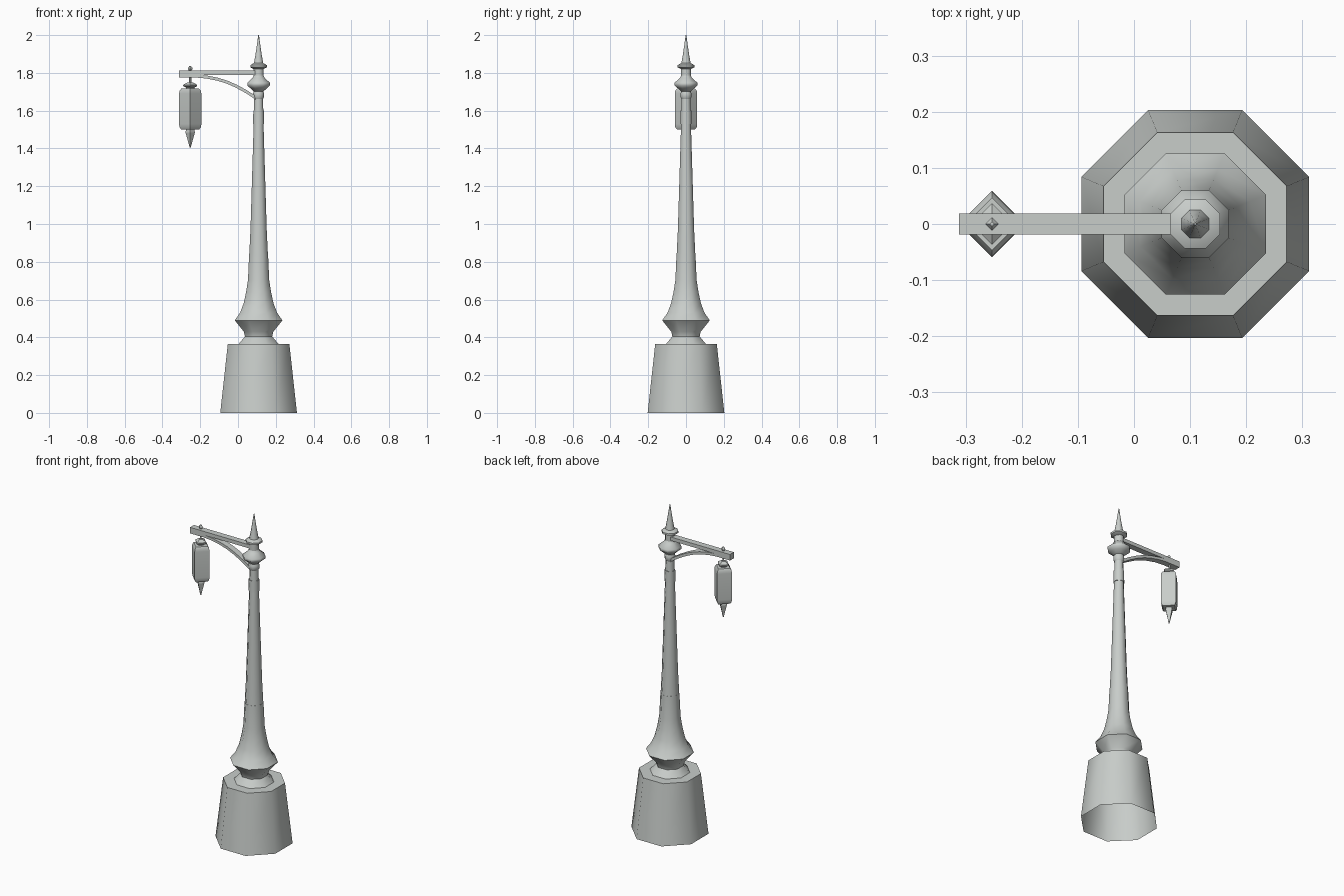
import bpy, bmesh, math
from mathutils import Vector

cube = bpy.data.objects.get("Cube")
if cube:
    bpy.data.objects.remove(cube, do_unlink=True)

POST_X, LAMP_X = 0.109, -0.253

# Single painted-metal colour
grey = bpy.data.materials.new("pale_grey_metal")
colour = (0.58, 0.61, 0.59, 1)
grey.use_nodes = True
grey.diffuse_color = colour
grey.node_tree.nodes["Principled BSDF"].inputs["Base Color"].default_value = colour


def finish(name, bm, smooth=50):
    bmesh.ops.remove_doubles(bm, verts=bm.verts, dist=0.0002)
    bmesh.ops.recalc_face_normals(bm, faces=bm.faces)
    mesh = bpy.data.meshes.new(name)
    bm.to_mesh(mesh)
    bm.free()
    mesh.materials.append(grey)
    if smooth:
        for p in mesh.polygons:
            p.use_smooth = True
        mesh.set_sharp_from_angle(angle=math.radians(smooth))
    obj = bpy.data.objects.new(name, mesh)
    bpy.context.collection.objects.link(obj)
    return obj


def turned(name, x, profile, sides=8, caps=True, smooth=50):
    """Turn (radius, height) points; octagons are sized across their flats."""
    start = math.pi / sides if sides == 8 else 0
    grow = 1 / math.cos(math.pi / sides) if sides == 8 else 1
    bm = bmesh.new()
    rings = []
    for r, z in profile:
        angles = [start + math.tau * i / sides for i in range(sides)]
        rings.append([bm.verts.new((x + r * grow * math.cos(a),
                                    r * grow * math.sin(a), z)) for a in angles])
    for low, high in zip(rings, rings[1:]):
        for i in range(sides):
            j = (i + 1) % sides
            bm.faces.new((low[i], low[j], high[j], high[i]))
    if caps:
        bm.faces.new(rings[0][::-1])
        bm.faces.new(rings[-1])
    return finish(name, bm, smooth)


def extruded(name, outline, half_width, smooth=0):
    """Extrude a closed side outline across y."""
    bm = bmesh.new()
    face = bm.faces.new([bm.verts.new((x, -half_width, z)) for x, z in outline])
    new = bmesh.ops.extrude_face_region(bm, geom=[face])["geom"]
    bmesh.ops.translate(bm, vec=(0, 2 * half_width, 0),
                        verts=[v for v in new if isinstance(v, bmesh.types.BMVert)])
    return finish(name, bm, smooth)


# Hollow tapered plinth with a flat top
turned("plinth", POST_X, [(0.203, 0), (0.163, 0.365), (0.09, 0.365)], caps=False)

# Waisted foot, flared skirt and tapering shaft
turned("foot", POST_X, [(0.105, 0.365), (0.072, 0.405), (0.078, 0.43), (0.126, 0.49)])
turned("skirt", POST_X, [(0.126, 0.49), (0.098, 0.53), (0.079, 0.58),
                         (0.066, 0.64), (0.056, 0.705), (0.05, 0.845)])
turned("shaft", POST_X, [(0.049, 0.845), (0.043, 0.97), (0.036, 1.2), (0.026, 1.53)])
turned("shaft_collar", POST_X, [(0.029, 1.53), (0.028, 1.60)])
turned("upper_shaft", POST_X, [(0.025, 1.60), (0.023, 1.67)])
turned("brace_collar", POST_X, [(0.023, 1.66), (0.029, 1.672), (0.029, 1.69), (0.024, 1.705)])

# Stacked rings and pointed finial at the head
turned("lower_head_ring", POST_X, [(0.024, 1.70), (0.045, 1.72), (0.06, 1.733),
                                   (0.06, 1.748), (0.033, 1.772), (0.026, 1.785)])
turned("head_neck", POST_X, [(0.026, 1.78), (0.026, 1.822)])
turned("upper_head_ring", POST_X, [(0.026, 1.82), (0.044, 1.83), (0.044, 1.841), (0.025, 1.852)])
turned("finial", POST_X, [(0.025, 1.85), (0.016, 1.9), (0.008, 1.955), (0.002, 2.0)])

# Horizontal arm
extruded("arm", [(-0.312, 1.79), (0.1, 1.79), (0.1, 1.812), (-0.312, 1.812)], 0.019)

# Curved brace under the arm, given thickness along its normals
path = [Vector(p) for p in [(-0.312, 1.783), (-0.22, 1.783), (-0.165, 1.778), (-0.11, 1.767),
                            (-0.06, 1.752), (-0.01, 1.73), (0.045, 1.7), (0.1, 1.664)]]
upper, lower = [], []
for i, p in enumerate(path):
    t = (path[min(i + 1, len(path) - 1)] - path[max(i - 1, 0)]).normalized()
    n = Vector((-t.y, t.x)) * 0.008
    upper.append(p + n)
    lower.append(p - n)
extruded("arm_brace", upper + lower[::-1], 0.019, 40)

# Square lantern hung cornerwise from the arm
turned("lantern_body", LAMP_X, [(0.047, 1.5), (0.057, 1.513), (0.059, 1.53),
                                (0.059, 1.69), (0.057, 1.705), (0.047, 1.717)], 4)
turned("lantern_cap", LAMP_X, [(0.022, 1.715), (0.022, 1.722), (0.037, 1.73),
                               (0.037, 1.737), (0.014, 1.75)], 4, smooth=0)
turned("hanging_rod", LAMP_X, [(0.006, 1.745), (0.006, 1.82)], 4, smooth=0)
turned("rod_knob", LAMP_X, [(0.005, 1.81), (0.012, 1.82), (0.012, 1.827), (0.004, 1.837)], 4, smooth=0)
turned("lantern_drop", LAMP_X, [(0.022, 1.5), (0.025, 1.485), (0.015, 1.45), (0.003, 1.405)][::-1], 4, smooth=0)
